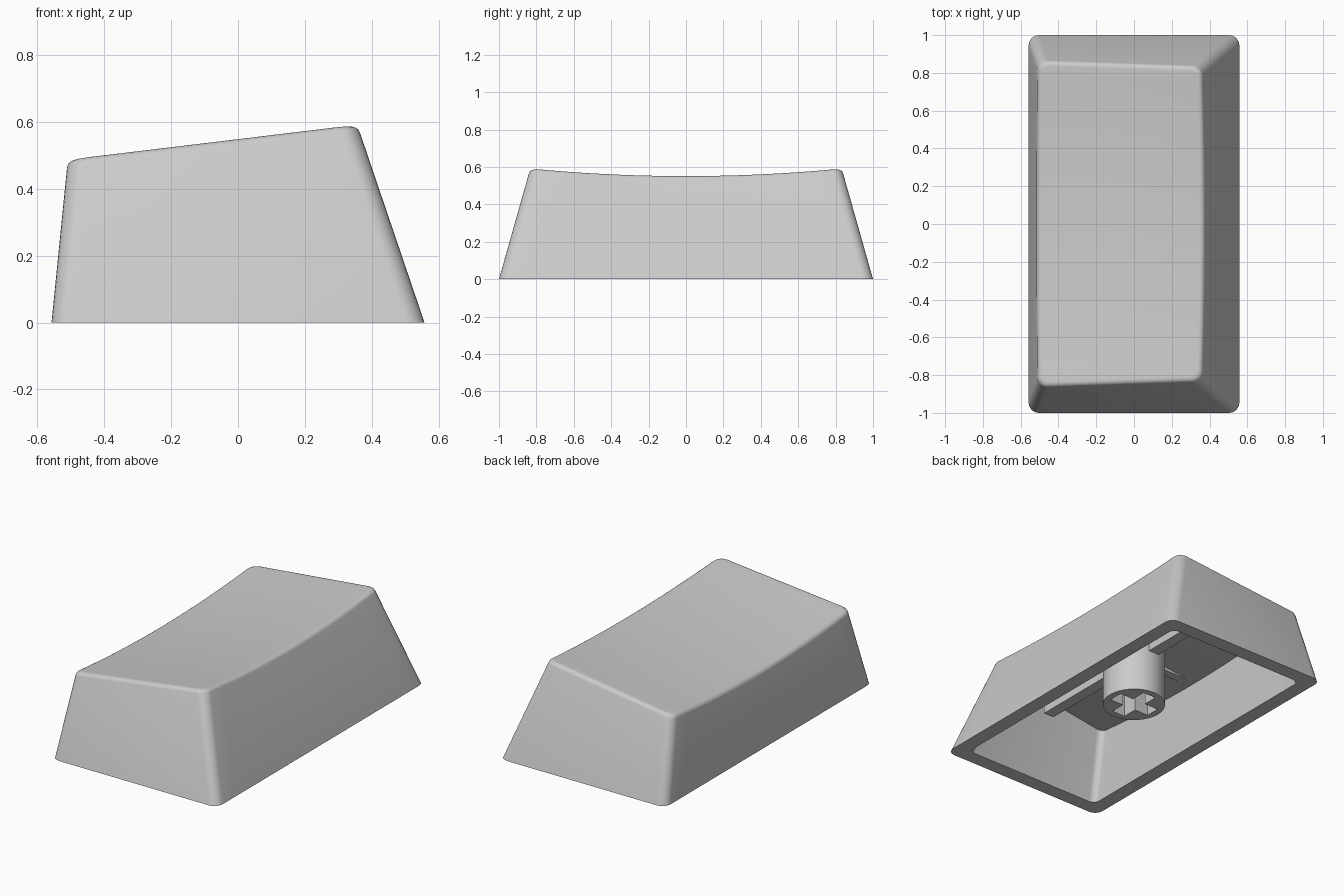
import bpy, bmesh, math

if "Cube" in bpy.data.objects:
    bpy.data.objects.remove(bpy.data.objects["Cube"])

# one plain grey plastic
grey = bpy.data.materials.new("light_grey")
grey.diffuse_color = (0.6, 0.6, 0.6, 1)
grey.use_nodes = True
grey.node_tree.nodes["Principled BSDF"].inputs["Base Color"].default_value = grey.diffuse_color


def finish(bm, name, angle=40):
    bmesh.ops.recalc_face_normals(bm, faces=bm.faces[:])
    me = bpy.data.meshes.new(name)
    bm.to_mesh(me)
    bm.free()
    me.materials.append(grey)
    ob = bpy.data.objects.new(name, me)
    bpy.context.collection.objects.link(ob)
    bpy.ops.object.select_all(action='DESELECT')
    ob.select_set(True)
    bpy.context.view_layer.objects.active = ob
    bpy.ops.object.shade_smooth_by_angle(angle=math.radians(angle))
    return ob


def dish(x, y):
    """Height of the tilted, dished top."""
    return 0.508 + 0.124 * x + 0.0605 * y * y


ARC, SPAN = 6, 16


def column(side, z_of, inset, r):
    """Half of a rounded, tapering outline, front to back on one side."""
    pts = []
    path = [("arc", -1, i / ARC) for i in range(ARC + 1)]
    path += [("line", 0, i / SPAN) for i in range(1, SPAN)]
    path += [("arc", 1, 1 - i / ARC) for i in range(ARC + 1)]
    for kind, end, t in path:
        z = 0.0
        for _ in range(12):
            hx = 0.558 - inset - (0.34 if side > 0 else 0.1) * z
            hy = 1.0 - inset - 0.283 * z
            if kind == "arc":
                a = t * math.pi / 2
                x = side * (hx - r + r * math.sin(a))
                y = end * (hy - r + r * math.cos(a))
            else:
                x, y = side * hx, (hy - r) * (2 * t - 1)
            z = z_of(x, y)
        pts.append((x, y, z))
    return pts


def ring(bm, z_of, inset, r):
    left = [bm.verts.new(p) for p in column(-1, z_of, inset, r)]
    right = [bm.verts.new(p) for p in column(1, z_of, inset, r)]
    return left, right


def bridge(bm, a, b):
    la, lb = a[0] + a[1][::-1], b[0] + b[1][::-1]
    for i in range(len(la)):
        j = (i + 1) % len(la)
        bm.faces.new((la[i], la[j], lb[j], lb[i]))


def cap(bm, rg):
    l, r = rg
    for i in range(len(l) - 1):
        bm.faces.new((l[i], l[i + 1], r[i + 1], r[i]))


# hollow cap: outer skin with softened top edge, base rim and inner cavity
bm = bmesh.new()
base = ring(bm, lambda x, y: 0.0, 0, 0.055)
last = base
for drop, inset in ((0.022, 0), (0.012, 0.002), (0.005, 0.008), (0.001, 0.016), (0, 0.024)):
    nxt = ring(bm, lambda x, y: dish(x, y) - drop, inset, 0.055 - inset * 0.5)
    bridge(bm, last, nxt)
    last = nxt
cap(bm, last)
inner = ring(bm, lambda x, y: 0.0, 0.09, 0.04)
bridge(bm, base, inner)
ceiling = ring(bm, lambda x, y: dish(x, y) - 0.085, 0.09, 0.04)
bridge(bm, inner, ceiling)
cap(bm, ceiling)
finish(bm, "cap_shell")

# round stem with a cross-shaped socket
bm = bmesh.new()
R, L, W, Z0, Z1, DEPTH = 0.178, 0.138, 0.044, 0.08, 0.45, 0.28
circle = [(R * math.cos(i * math.tau / 48), R * math.sin(i * math.tau / 48)) for i in range(48)]
cross = []
for k in range(4):
    c, s = round(math.cos(k * math.pi / 2)), round(math.sin(k * math.pi / 2))
    cross += [(c * x - s * y, s * x + c * y) for x, y in ((L, -W), (L, W), (W, W))]


def wall(outline, z_top):
    lo = [bm.verts.new((x, y, Z0)) for x, y in outline]
    hi = [bm.verts.new((x, y, z_top)) for x, y in outline]
    n = len(lo)
    for i in range(n):
        bm.faces.new((lo[i], lo[(i + 1) % n], hi[(i + 1) % n], hi[i]))
    bm.faces.new(hi)
    return [bm.edges.get((lo[i], lo[(i + 1) % n])) for i in range(n)]


rim = wall(circle, Z1) + wall(cross, Z0 + DEPTH)
bmesh.ops.triangle_fill(bm, edges=rim, use_beauty=True)
finish(bm, "stem", 30)


# stiffening ribs under the ceiling, on both sides of the stem
def rib(name, x0, x1, y0, y1, z0, z1):
    bm = bmesh.new()
    bmesh.ops.create_cube(bm, size=1)
    for v in bm.verts:
        v.co = ((x0, x1)[v.co.x > 0], (y0, y1)[v.co.y > 0], (z0, z1)[v.co.z > 0])
    finish(bm, name)


for s, tag in ((1, "back"), (-1, "front")):
    ys = sorted((s * 0.165, s * 0.76))
    rib("long_rib_" + tag, -0.035, 0.035, *ys, 0.345, 0.44)
for s, tag in ((1, "right"), (-1, "left")):
    xs = sorted((s * 0.165, s * 0.36))
    rib("short_rib_" + tag, *xs, -0.025, 0.025, 0.375, 0.42)
